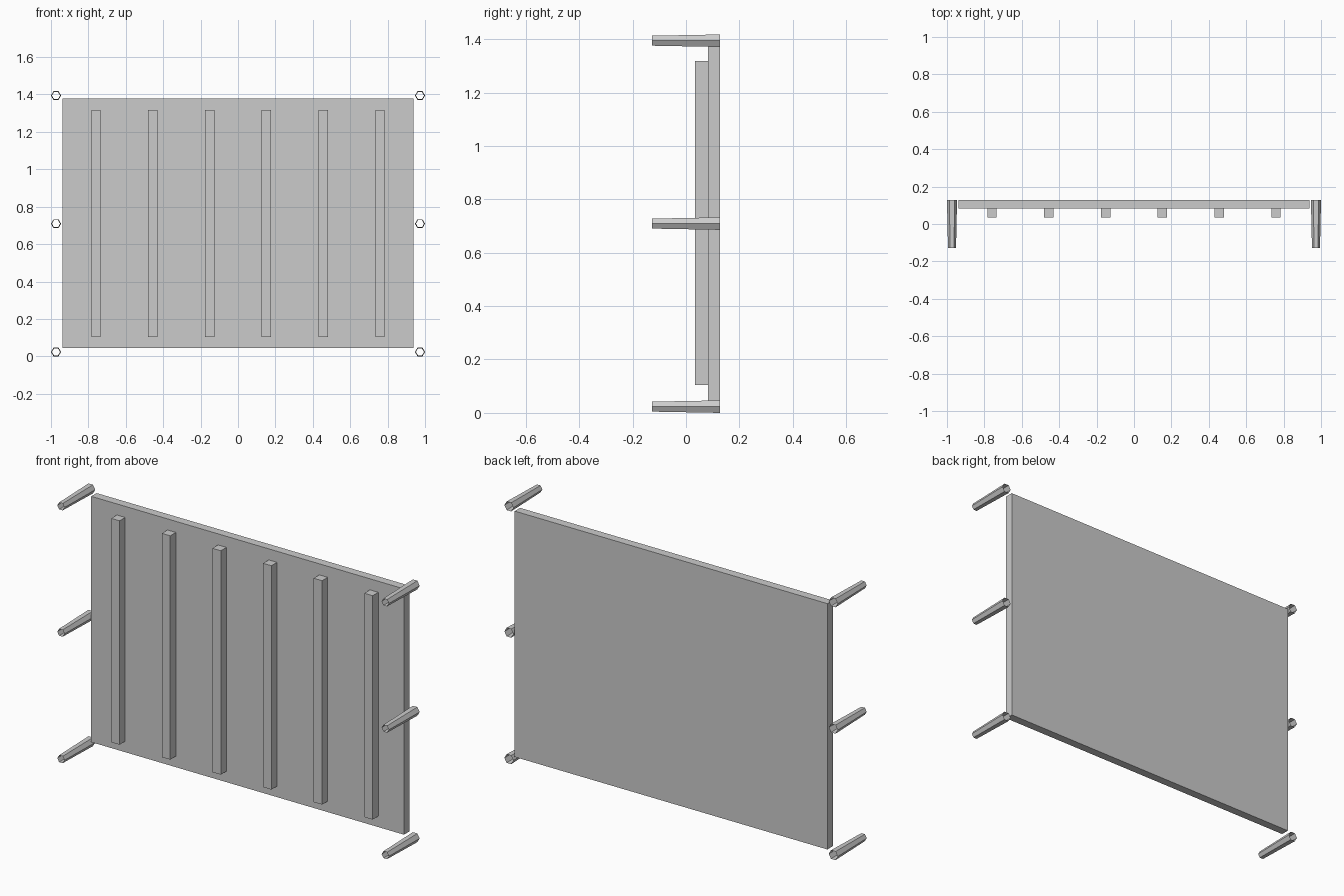
import bpy, bmesh
from math import cos, sin, pi

if "Cube" in bpy.data.objects:
    bpy.data.objects.remove(bpy.data.objects["Cube"])


def add_object(name, bm):
    bmesh.ops.recalc_face_normals(bm, faces=bm.faces)
    mesh = bpy.data.meshes.new(name)
    bm.to_mesh(mesh)
    bm.free()
    obj = bpy.data.objects.new(name, mesh)
    bpy.context.collection.objects.link(obj)
    return obj


def box(name, x0, x1, y0, y1, z0, z1):
    bm = bmesh.new()
    bmesh.ops.create_cube(bm, size=1)
    bmesh.ops.scale(bm, vec=(x1 - x0, y1 - y0, z1 - z0), verts=bm.verts)
    bmesh.ops.translate(bm, vec=((x0 + x1) / 2, (y0 + y1) / 2, (z0 + z1) / 2), verts=bm.verts)
    return add_object(name, bm)


def peg(name, x, z, y0=-0.128, y1=0.128, r0=0.0215, r1=0.027, sides=6):
    # Open-ended tapered hexagonal tube, corners pointing sideways
    bm = bmesh.new()
    rings = [[bm.verts.new((x + r * cos(2 * pi * i / sides), y, z + r * sin(2 * pi * i / sides)))
              for i in range(sides)] for y, r in ((y0, r0), (y1, r1))]
    for i in range(sides):
        j = (i + 1) % sides
        bm.faces.new((rings[0][i], rings[0][j], rings[1][j], rings[1][i]))
    return add_object(name, bm)


# Back panel
box("back_panel", -0.938, 0.938, 0.082, 0.128, 0.045, 1.378)

# Six vertical slats on the front of the panel
for i in range(6):
    x = (i - 2.5) * 0.3036
    box(f"slat_{i + 1}", x - 0.025, x + 0.025, 0.034, 0.082, 0.104, 1.318)

# Three pegs along each side edge
for side, sx in (("left", -1), ("right", 1)):
    for level, z in (("bottom", 0.0234), ("middle", 0.709), ("top", 1.394)):
        peg(f"{level}_{side}_peg", sx * 0.973, z)
